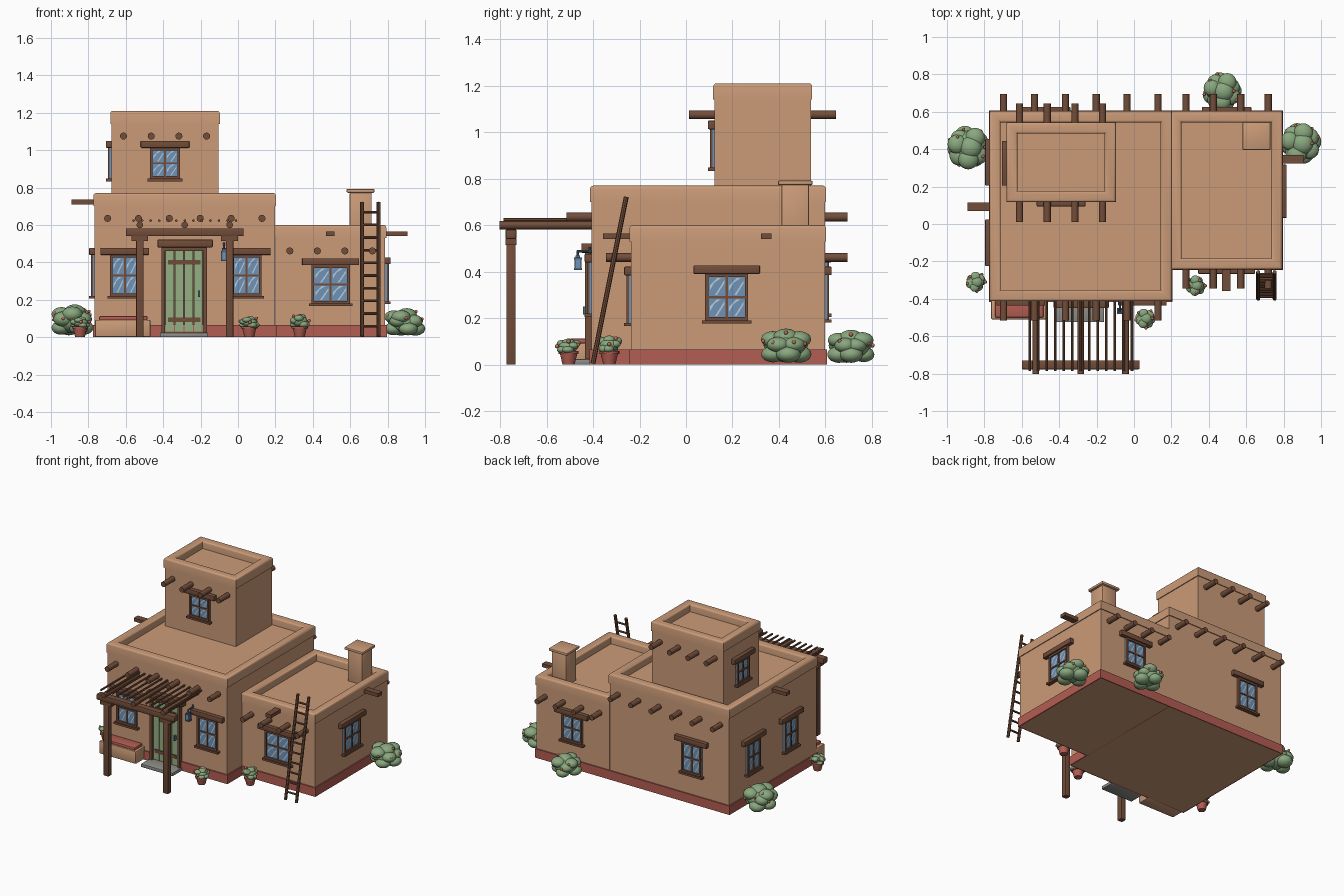
import bpy, bmesh, math, random
from mathutils import Matrix, Vector

cube = bpy.data.objects.get("Cube")
if cube:
    bpy.data.objects.remove(cube, do_unlink=True)
random.seed(4)


def material(name, r, g, b):
    m = bpy.data.materials.new(name)
    m.use_nodes = True
    m.diffuse_color = (r, g, b, 1)
    m.node_tree.nodes["Principled BSDF"].inputs["Base Color"].default_value = (r, g, b, 1)
    return m


ADOBE = material("adobe", 0.60, 0.33, 0.19)
WOOD = material("dark wood", 0.17, 0.075, 0.042)
RED = material("red clay", 0.45, 0.11, 0.085)
DOOR = material("sage paint", 0.30, 0.43, 0.23)
LEAF = material("leaf green", 0.25, 0.39, 0.21)
GLASS = material("blue glass", 0.16, 0.29, 0.47)
GLINT = material("glass glint", 0.46, 0.61, 0.72)
STONE = material("grey stone", 0.27, 0.27, 0.25)
METAL = material("blue metal", 0.08, 0.14, 0.22)
FLOWER = material("orange flower", 0.55, 0.16, 0.08)


def finish(name, bm, mat, matrix=None, smooth=False):
    if matrix:
        bm.transform(matrix)
    bmesh.ops.recalc_face_normals(bm, faces=bm.faces)
    me = bpy.data.meshes.new(name)
    bm.to_mesh(me)
    bm.free()
    me.materials.append(mat)
    ob = bpy.data.objects.new(name, me)
    bpy.context.collection.objects.link(ob)
    if smooth:
        bpy.ops.object.select_all(action='DESELECT')
        ob.select_set(True)
        bpy.context.view_layer.objects.active = ob
        bpy.ops.object.shade_smooth_by_angle(angle=math.radians(40))
    return ob


def add_box(bm, x0, x1, y0, y1, z0, z1):
    mid = Vector((x0 + x1, y0 + y1, z0 + z1)) / 2
    size = Matrix.Diagonal((x1 - x0, y1 - y0, z1 - z0, 1))
    bmesh.ops.create_cube(bm, size=1, matrix=Matrix.Translation(mid) @ size)


def boxes(name, mat, items, bevel=0, matrix=None):
    bm = bmesh.new()
    for b in items:
        add_box(bm, *b)
    if bevel:
        bmesh.ops.bevel(bm, geom=bm.edges[:], offset=bevel, segments=2, profile=0.5, affect='EDGES')
    return finish(name, bm, mat, matrix, bevel > 0)


def rods(name, mat, items, radius, sides=12):
    bm = bmesh.new()
    for a, b in items:
        a, b = Vector(a), Vector(b)
        turn = (b - a).to_track_quat('Z', 'Y').to_matrix().to_4x4()
        bmesh.ops.create_cone(bm, cap_ends=True, segments=sides, radius1=radius, radius2=radius,
                              depth=(b - a).length, matrix=Matrix.Translation((a + b) / 2) @ turn)
    return finish(name, bm, mat, None, True)


def parapet(name, x0, x1, y0, y1, z0, z1, t):
    # Square ring with rounded upper edges
    bm = bmesh.new()
    loops = []
    for d, z in ((0, z0), (0, z1), (t, z1), (t, z0)):
        loops.append([bm.verts.new(p) for p in ((x0 + d, y0 + d, z), (x1 - d, y0 + d, z),
                                                (x1 - d, y1 - d, z), (x0 + d, y1 - d, z))])
    for k in range(4):
        a, b = loops[k], loops[(k + 1) % 4]
        for i in range(4):
            j = (i + 1) % 4
            bm.faces.new((a[i], a[j], b[j], b[i]))
    top = [e for e in bm.edges if all(abs(v.co.z - z1) < 1e-5 for v in e.verts)
           and abs((e.verts[0].co - e.verts[1].co).length - t * math.sqrt(2)) > 1e-4]
    bmesh.ops.bevel(bm, geom=top, offset=0.014, segments=3, profile=0.5, affect='EDGES')
    finish(name, bm, ADOBE, None, True)


def block(name, x0, x1, y0, y1, z0, z1):
    # Adobe volume with a sunken roof inside its parapet
    boxes(name + "_walls", ADOBE, [(x0 + .003, x1 - .003, y0 + .003, y1 - .003, z0, z1 - 0.055)])
    parapet(name + "_parapet", x0 - .003, x1 + .003, y0 - .003, y1 + .003, z1 - 0.07, z1, 0.06)


block("main", -0.77, 0.20, -0.41, 0.60, 0, 0.77)
block("wing", 0.197, 0.79, -0.24, 0.60, 0, 0.60)
block("tower", -0.68, -0.10, 0.12, 0.54, 0.7, 1.21)


def plinth(name, x0, x1, y0, y1):
    o, i, h = 0.006, 0.004, 0.065
    boxes(name, RED, [(x0 - o, x1 + o, y0 - o, y0 + i, 0, h), (x0 - o, x1 + o, y1 - i, y1 + o, 0, h),
                      (x0 - o, x0 + i, y0, y1, 0, h), (x1 - i, x1 + o, y0, y1, 0, h)])


plinth("main_plinth", -0.77, 0.20, -0.41, 0.60)
plinth("wing_plinth", 0.20, 0.79, -0.24, 0.60)

# Roof logs running through each volume
for name, xs, n, step, y0, y1, z in (("main", -0.697, 6, 0.165, -0.515, 0.695, 0.635),
                                     ("wing", 0.277, 4, 0.147, -0.345, 0.695, 0.461),
                                     ("tower", -0.612, 4, 0.148, 0.012, 0.645, 1.075)):
    rods(name + "_roof_logs", WOOD, [((xs + i * step, y0, z), (xs + i * step, y1, z)) for i in range(n)], 0.019)

# Rain spouts
boxes("rain_spouts", WOOD, [(-0.89, -0.76, 0.07, 0.115, 0.71, 0.735), (0.78, 0.905, 0.323, 0.368, 0.54, 0.565),
                            (0.47, 0.515, -0.357, -0.23, 0.54, 0.565)])

# Chimney
boxes("chimney", ADOBE, [(0.597, 0.715, 0.41, 0.53, 0.5, 0.775)], 0.008)
boxes("chimney_cap", ADOBE, [(0.58, 0.73, 0.395, 0.545, 0.772, 0.792)], 0.007)


def window(name, x, y, z, w, h, angle):
    # Local x runs along the wall, local -y points outward
    m = Matrix.Translation((x, y, z)) @ Matrix.Rotation(math.radians(angle), 4, 'Z')
    a, b, f = w / 2, h / 2, 0.014
    boxes(name + "_glass", GLASS, [(-a, a, -0.006, 0.01, -b, b)], 0, m)
    boxes(name + "_frame", WOOD, [
        (-a, -a + f, -.016, .01, -b, b), (a - f, a, -.016, .01, -b, b),
        (-a, a, -.016, .01, -b, -b + f), (-a, a, -.016, .01, b - f, b),
        (-.005, .005, -.012, .01, -b, b), (-a, a, -.012, .01, -.005, .005)], 0, m)
    boxes(name + "_lintel", WOOD, [(-a - .05, a + .05, -.026, .01, b, b + .037)], .004, m)
    boxes(name + "_sill", WOOD, [(-a - .014, a + .014, -.026, .01, -b - .014, -b)], 0, m)
    bm = bmesh.new()
    pw, ph = a - f - .005, b - f - .005
    for px in (-a + f, .005):
        for pz in (-b + f, .005):
            for quad in (((.08, .3), (.5, .95), (.74, .95), (.08, .56)),
                         ((.38, .06), (.5, .06), (.93, .68), (.93, .84))):
                bm.faces.new([bm.verts.new((px + u * pw, -.0075, pz + v * ph)) for u, v in quad])
    bm.transform(m)
    for face in bm.faces:
        face.normal_update()
    finish(name + "_glints", bm, GLINT)


for spec in (("front_left_window", -0.605, -0.41, 0.33, 0.16, 0.22, 0),
             ("front_right_window", 0.045, -0.41, 0.33, 0.16, 0.22, 0),
             ("wing_front_window", 0.495, -0.24, 0.282, 0.205, 0.205, 0),
             ("wing_side_window", 0.79, 0.175, 0.29, 0.185, 0.2, 90),
             ("wing_rear_window", 0.495, 0.60, 0.29, 0.165, 0.19, 180),
             ("main_rear_window", -0.47, 0.60, 0.33, 0.16, 0.22, 180),
             ("side_rear_window", -0.77, 0.33, 0.33, 0.15, 0.22, -90),
             ("side_front_window", -0.77, -0.10, 0.33, 0.15, 0.22, -90),
             ("tower_front_window", -0.39, 0.12, 0.93, 0.16, 0.165, 0),
             ("tower_side_window", -0.68, 0.325, 0.93, 0.14, 0.165, -90)):
    window(*spec)

# Plank door with frame, straps, handle and step
boxes("door_frame", WOOD, [(-.408, -.39, -.435, -.4, .02, .48), (-.185, -.167, -.435, -.4, .02, .48),
                           (-.4, -.175, -.435, -.4, .46, .48), (-.4, -.175, -.413, -.4, .02, .47)])
boxes("door_planks", DOOR, [(-.388 + i * .0505, -.341 + i * .0505, -.422, -.4, .03, .46) for i in range(4)])
boxes("door_straps", WOOD, [(-.375, -.2, -.428, -.41, z, z + .025) for z in (.08, .388)])
boxes("door_handle", METAL, [(-.213, -.203, -.442, -.42, .215, .25)])
boxes("door_lintel", WOOD, [(-.43, -.135, -.45, -.4, .48, .522)], .005)
boxes("door_step", STONE, [(-.418, -.16, -.525, -.4, 0, .024)], .005)

# Pergola
boxes("pergola_posts", WOOD, [(x - .02, x + .02, -.773, -.733, 0, .54) for x in (-.525, -.045)], .004)
boxes("pergola_brackets", WOOD, [(x - .045, x + .045, -.776, -.73, .515, .541) for x in (-.525, -.045)])
boxes("pergola_front_beam", WOOD, [(-.6, .03, -.777, -.729, .54, .582)], .006)
rods("pergola_beams", WOOD, [((x, -.803, .6), (x, -.4, .6)) for x in (-.525, -.285, -.045)], .018)
rods("pergola_slats", WOOD, [((-.558 + i * .0456, -.785, .623), (-.558 + i * .0456, -.4, .623))
                             for i in range(13)], .007, 8)

# Bench with red seat
boxes("bench_base", ADOBE, [(-.765, -.468, -.51, -.4, 0, .093)], .008)
boxes("bench_seat", RED, [(-.742, -.484, -.5, -.41, .09, .113)], .006)

# Leaning ladder
foot, head = Vector((0, -.4, .005)), Vector((0, -.257, .722))
rods("ladder_rails", WOOD, [(foot + Vector((x, 0, 0)), head + Vector((x, 0, 0))) for x in (.664, .752)], .0105, 8)
rungs = [foot.lerp(head, (i + .8) / 10.6) for i in range(10)]
rods("ladder_rungs", WOOD, [(p + Vector((.655, 0, 0)), p + Vector((.761, 0, 0))) for p in rungs], .007, 8)

# Wall lantern on a bracket
boxes("lantern_body", METAL, [(-.092, -.058, -.482, -.448, z, z + .008) for z in (.408, .452)]
      + [(x - .003, x + .003, y - .003, y + .003, .41, .455) for x in (-.087, -.063) for y in (-.477, -.453)]
      + [(-.085, -.065, -.475, -.455, .46, .47)])
boxes("lantern_glass", GLASS, [(-.087, -.063, -.477, -.453, .415, .453)])
rods("lantern_bracket", METAL, [((-.075, -.4, .488), (-.075, -.468, .488)),
                                ((-.075, -.465, .465), (-.075, -.465, .49)),
                                ((-.075, -.414, .45), (-.075, -.414, .505))], .005, 8)


def foliage(name, x, y, z0, r, top, lumps=9, blooms=0):
    # Cluster of soft leafy balls, squashed to the wanted height
    h = (top - z0) / 2
    m = Matrix.Translation((x, y, z0 + h)) @ Matrix.Diagonal((r, r, h, 1))
    bm, fl = bmesh.new(), bmesh.new()
    bmesh.ops.create_icosphere(bm, subdivisions=3, radius=.76)
    bm.transform(m)
    for i in range(lumps):
        a = math.tau * i / lumps + random.uniform(-.2, .2)
        p = Vector((.53 * math.cos(a), .53 * math.sin(a), (-.42, .1, .4)[i % 3]))
        q = m @ Matrix.Translation(p)
        bmesh.ops.create_icosphere(bm, subdivisions=3, radius=random.uniform(.42, .48), matrix=q)
    bmesh.ops.create_icosphere(bm, subdivisions=3, radius=.5, matrix=m @ Matrix.Translation((.1, 0, .5)))
    for i in range(blooms):
        a, up = i * 2.4, random.uniform(0, .8)
        s = math.sqrt(1 - up * up) * .92
        p = m @ Vector((s * math.cos(a), s * math.sin(a), up * .97))
        bmesh.ops.create_icosphere(fl, subdivisions=2, radius=.009, matrix=Matrix.Translation(p))
    finish(name + "_leaves", bm, LEAF, None, True)
    if blooms:
        finish(name + "_flowers", fl, FLOWER, None, True)
    else:
        fl.free()


foliage("left_bush", -.885, .41, 0, .118, .175, 11, 10)
foliage("right_bush", .89, .43, 0, .112, .155, 11, 9)
foliage("rear_bush", .47, .71, 0, .105, .15, 11, 8)


def potted_plant(name, x, y, top):
    bm = bmesh.new()
    for r1, r2, z, d in ((.026, .038, 0, .05), (.043, .043, .045, .013)):
        bmesh.ops.create_cone(bm, cap_ends=True, segments=20, radius1=r1, radius2=r2, depth=d,
                              matrix=Matrix.Translation((x, y, z + d / 2)))
    finish(name + "_pot", bm, RED, None, True)
    foliage(name, x, y, .045, .055, top, 7, 5)


potted_plant("left_plant", -.845, -.31, .11)
potted_plant("door_plant", .06, -.505, .112)
potted_plant("wing_plant", .33, -.33, .125)
